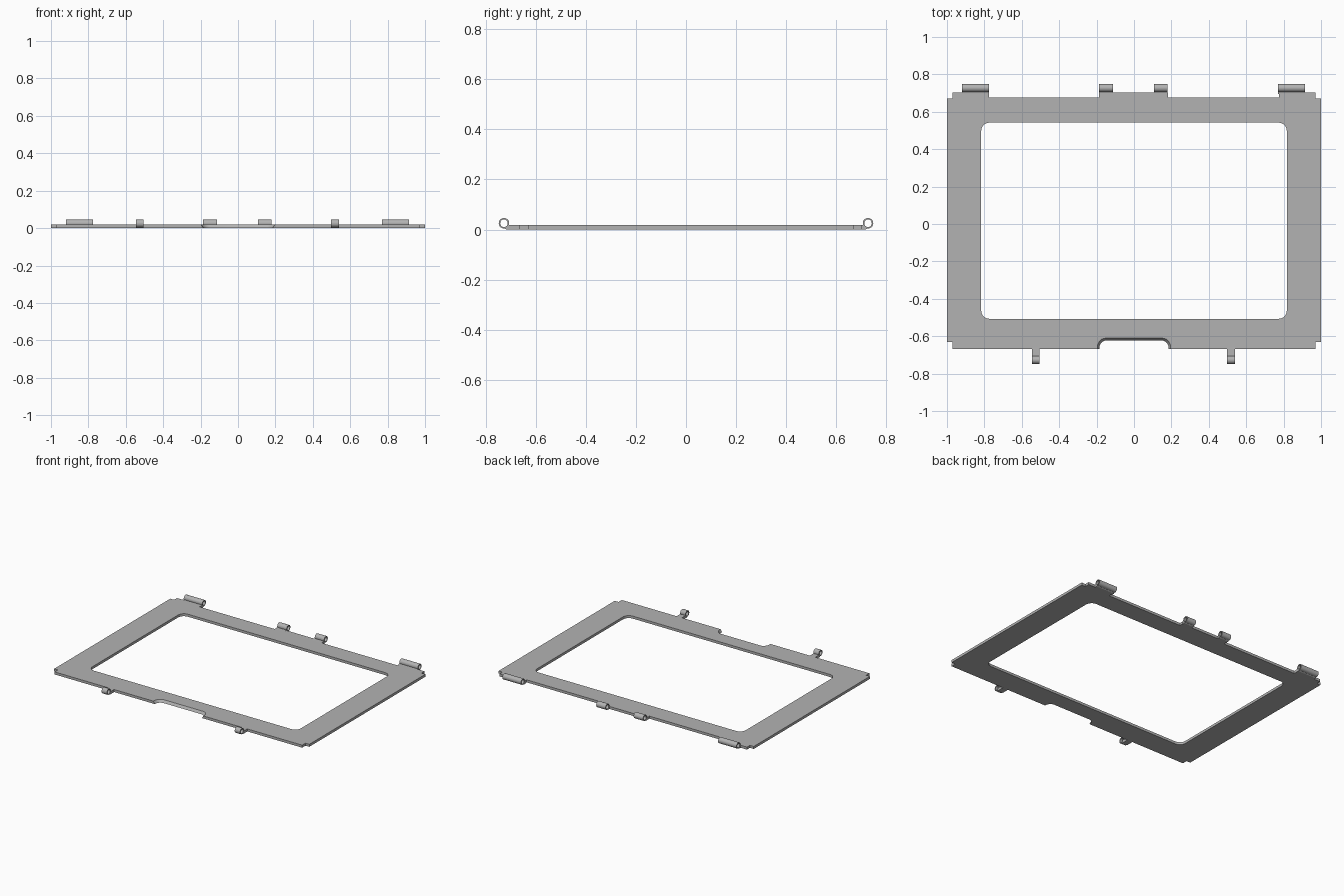
import bpy, bmesh
from math import sin, cos, pi, radians

cube = bpy.data.objects.get("Cube")
if cube:
    bpy.data.objects.remove(cube, do_unlink=True)

THICK = 0.018
FRONT = -0.667

grey = bpy.data.materials.new("plain grey")
grey.use_nodes = True
colour = (0.45, 0.45, 0.45, 1)
grey.diffuse_color = colour
grey.node_tree.nodes["Principled BSDF"].inputs["Base Color"].default_value = colour


def finish(bm, name):
    bmesh.ops.recalc_face_normals(bm, faces=bm.faces)
    mesh = bpy.data.meshes.new(name)
    bm.to_mesh(mesh)
    bm.free()
    mesh.materials.append(grey)
    obj = bpy.data.objects.new(name, mesh)
    bpy.context.collection.objects.link(obj)
    bpy.ops.object.select_all(action='DESELECT')
    obj.select_set(True)
    bpy.context.view_layer.objects.active = obj
    bpy.ops.object.shade_smooth_by_angle(angle=radians(30))
    return obj


def arc(cx, cy, r, start, end, steps=8):
    angles = [radians(start + (end - start) * i / steps) for i in range(steps + 1)]
    return [(cx + r * cos(a), cy + r * sin(a)) for a in angles]


def add_loop(bm, points):
    verts = [bm.verts.new((x, y, 0)) for x, y in points]
    for a, b in zip(verts, verts[1:] + verts[:1]):
        bm.edges.new((a, b))


# Frame plate: mirrored right half of the outline, with the window as a second loop
half = [(0.185, FRONT), (0.97, FRONT), (0.97, -0.63), (1, -0.63), (1, 0.67),
        (0.97, 0.67), (0.97, 0.703), (0.775, 0.703), (0.775, 0.677),
        (0.183, 0.677), (0.183, 0.703)]
grip = arc(0.145, FRONT + 0.005, 0.04, 90, 0)
half = grip + half
outline = half + [(-x, y) for x, y in reversed(half)]
window = (arc(0.772, 0.497, 0.045, 0, 90) + arc(-0.772, 0.497, 0.045, 90, 180)
          + arc(-0.772, -0.462, 0.045, 180, 270) + arc(0.772, -0.462, 0.045, 270, 360))

bm = bmesh.new()
add_loop(bm, outline)
add_loop(bm, window)
bmesh.ops.triangle_fill(bm, edges=bm.edges[:], use_beauty=True)
result = bmesh.ops.extrude_face_region(bm, geom=bm.faces[:])
for v in result["geom"]:
    if isinstance(v, bmesh.types.BMVert):
        v.co.z = THICK
        # finger grip widens towards the top
        if abs(v.co.x) < 0.19 and v.co.y < -0.6:
            v.co.x *= 1.06
            v.co.y = FRONT + (v.co.y - FRONT) * 1.25
bmesh.ops.dissolve_limit(bm, angle_limit=0.01, verts=bm.verts[:], edges=bm.edges[:])
finish(bm, "frame_plate")


# Hinge knuckle: open barrel along x with a tongue running to the plate
def hinge(name, x0, x1, side, root):
    cy, cz, outer, inner, n = 0.727, 0.025, 0.021, 0.015, 32
    bm = bmesh.new()
    rings = []
    for x in (x0, x1):
        for r in (outer, inner):
            rings.append([bm.verts.new((x, side * (cy + r * cos(2 * pi * i / n)),
                                        cz + r * sin(2 * pi * i / n))) for i in range(n)])
    for a, b in ((0, 1), (1, 3), (3, 2), (2, 0)):
        for i in range(n):
            j = (i + 1) % n
            bm.faces.new((rings[a][i], rings[a][j], rings[b][j], rings[b][i]))
    profile = [(root, 0), (cy - 0.01, 0)] + arc(cy, cz, outer - 0.002, 270, 200) + [(root, THICK)]
    face = bm.faces.new([bm.verts.new((x0, side * y, z)) for y, z in profile])
    result = bmesh.ops.extrude_face_region(bm, geom=[face])
    moved = [v for v in result["geom"] if isinstance(v, bmesh.types.BMVert)]
    bmesh.ops.translate(bm, verts=moved, vec=(x1 - x0, 0, 0))
    return finish(bm, name)


hinge("rear_hinge_right", -0.92, -0.775, 1, 0.695)
hinge("rear_hinge_left", 0.77, 0.915, 1, 0.695)
hinge("rear_inner_hinge_right", -0.187, -0.113, 1, 0.67)
hinge("rear_inner_hinge_left", 0.107, 0.18, 1, 0.67)
hinge("front_clip_right", -0.546, -0.504, -1, 0.66)
hinge("front_clip_left", 0.498, 0.54, -1, 0.66)
